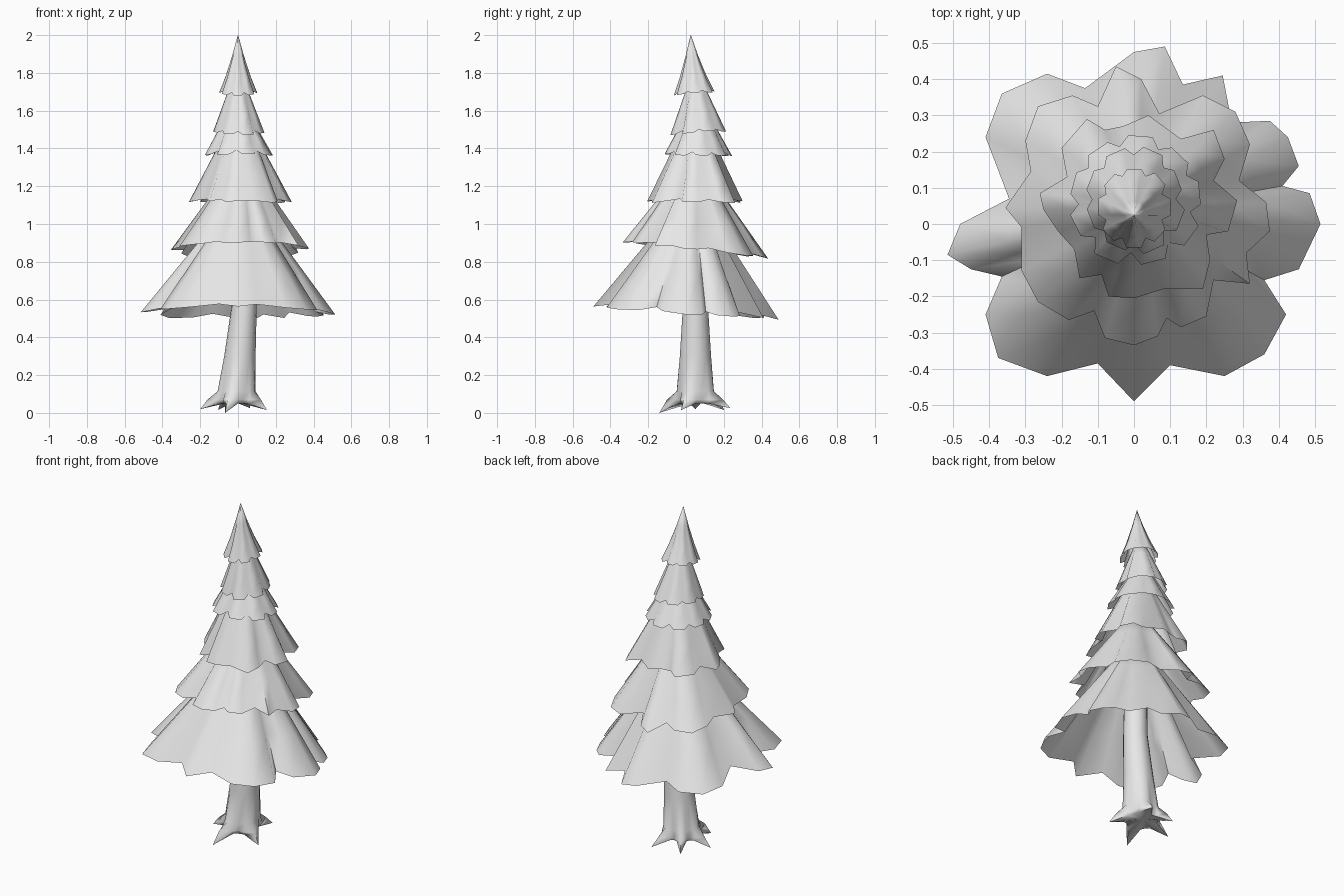
import bpy
import bmesh
import random
from math import sin, cos, pi, radians
from mathutils import Vector

random.seed(4)

cube = bpy.data.objects.get("Cube")
if cube:
    bpy.data.objects.remove(cube, do_unlink=True)

# Single plain grey for the whole tree
grey = bpy.data.materials.new("plain_grey")
grey.use_nodes = True
grey.diffuse_color = (0.8, 0.8, 0.8, 1)
grey.node_tree.nodes["Principled BSDF"].inputs["Base Color"].default_value = grey.diffuse_color


def loft(name, rings, bottom_cap=False):
    """Join equal-length rings of points, bottom to top, and close the top."""
    bm = bmesh.new()
    loops = [[bm.verts.new(point) for point in ring] for ring in rings]
    count = len(loops[0])
    for low, high in zip(loops, loops[1:]):
        for i in range(count):
            j = (i + 1) % count
            bm.faces.new((low[i], low[j], high[j], high[i]))
    bm.faces.new(loops[-1])
    if bottom_cap:
        middle = sum((v.co for v in loops[0]), Vector()) / count
        hub = bm.verts.new(middle + Vector((0, 0, 0.02)))
        for i in range(count):
            bm.faces.new((loops[0][(i + 1) % count], loops[0][i], hub))
    mesh = bpy.data.meshes.new(name)
    bm.to_mesh(mesh)
    bm.free()
    obj = bpy.data.objects.new(name, mesh)
    bpy.context.collection.objects.link(obj)
    mesh.materials.append(grey)
    bpy.ops.object.select_all(action="DESELECT")
    obj.select_set(True)
    bpy.context.view_layer.objects.active = obj
    bpy.ops.object.shade_smooth_by_angle(angle=radians(80))


def skirt(name, outline, rim_z, tilt, lift, top, top_radius, sag=0):
    """Open cone of foliage; notches in its ragged rim sit higher than the teeth."""
    rim = [Vector((x, y, 0)) for x, y in outline]
    centre = sum(rim, Vector()) / len(rim)
    widest = max((p - centre).length for p in rim)
    top = Vector(top)
    columns = []
    for point in rim:
        out = point - centre
        point.z = (rim_z + tilt[0] * point.x + tilt[1] * point.y
                   + lift * (widest - out.length))
        goal = top + out.normalized() * top_radius
        column = []
        for t in (0, 0.35, 0.7, 1):
            spot = point.lerp(goal, t)
            spot.z -= sag * 4 * t * (1 - t)
            column.append(spot)
        columns.append(column)
    loft(name, list(zip(*columns)))


def hundredths(points):
    return [(x / 100, y / 100) for x, y in points]


def ragged(centre, size, lobes, phase):
    """Rim of blunt lobes with a notch between neighbours."""
    points = []
    for i in range(lobes):
        reach = random.uniform(0.95, 1.05)
        for offset, scale in ((-0.27, reach), (0.25, reach), (0.5, 0.84)):
            a = phase + (i + offset) * 2 * pi / lobes
            points.append((centre[0] + size[0] * scale * cos(a),
                           centre[1] + size[1] * scale * sin(a)))
    return points


# Ragged rims of the three widest tiers
lowest_rim = hundredths([
    (-24, -42), (-10, -38.5), (0, -49), (10, -39), (25, -42), (36, -36),
    (42, -25), (36, -15.5), (45.5, -12.5), (51.5, 0), (48.5, 8.5), (41, 10.5),
    (45.5, 16), (42.5, 24), (37.5, 28.5), (27, 28), (24.5, 41), (13.5, 38.5),
    (8.5, 49), (0, 47.5), (-13.5, 37.5), (-24, 41.5), (-36.5, 36), (-41, 24),
    (-34.5, 7), (-48, 0), (-51.5, -8.5), (-45, -12.5), (-36.5, -14.5),
    (-41, -25), (-37.5, -37)])
second_rim = hundredths([
    (-10, 32.5), (-17, 35.5), (-26.5, 32.5), (-30, 23), (-28.5, 14.5),
    (-35.5, 4.5), (-31, -1), (-31, -13), (-26.5, -21.5), (-18, -26.5),
    (-11, -24), (-8, -31.5), (0, -33.5), (6.5, -31), (9, -26), (13, -28.5),
    (20, -25.5), (22, -15.5), (32, -16.5), (31, -8), (37.5, -2), (36.5, 6),
    (29, 12), (32, 22), (28, 31), (19, 35.5), (7, 30.5), (2, 40), (-5, 43.5)])
third_rim = hundredths([
    (-8, 26), (-13, 29), (-20, 21), (-18.5, 13), (-26, 8.5), (-25, 4),
    (-21, -2), (-16.5, -7), (-15, -15), (-9, -14), (-7, -20), (0, -20.5),
    (8, -18), (19, -18), (21, -10), (20, -3), (26, -2), (28.5, 6.5), (22, 12),
    (25, 18), (22, 26), (13, 23.5), (4, 30), (-3, 27)])

# Foliage tiers, lowest to tip
skirt("lowest_skirt", lowest_rim, 0.515, (-0.02, -0.075), 0.22, (0.02, 0.03, 1.1), 0.07)
skirt("second_skirt", second_rim, 0.858, (0, -0.095), 0.2, (0.02, 0.04, 1.28), 0.07)
skirt("third_skirt", third_rim, 1.11, (0, 0), 0.25, (0.01, 0.05, 1.5), 0.07)
skirt("fourth_skirt", ragged((0.003, 0.07), (0.187, 0.178), 9, 0.1),
      1.362, (0, -0.04), 0.6, (0, 0.06, 1.6), 0.05)
skirt("fifth_skirt", ragged((0, 0.068), (0.138, 0.147), 8, 0.4),
      1.475, (0, 0.05), 0.6, (0, 0.05, 1.77), 0.03)
skirt("tip_skirt", ragged((0, 0.047), (0.1, 0.11), 8, 0),
      1.685, (0, 0.08), 0.6, (0, 0.025, 2), 0.001, 0.02)

# Trunk flaring into uneven roots: (angle, reach, tip height)
roots = [(-25, 0.18, 0.015), (68, 0.2, 0.025), (122, 0.18, 0.015),
         (180, 0.19, 0.02), (253, 0.2, 0)]
# Each level: centre x, z, share of root reach, hollow radius, ridge thickness
levels = [(-0.01, 0.05, 1, 0.085, 0.1), (-0.01, 0.07, 0.62, 0.088, 0.35),
          (-0.005, 0.115, 0.1, 0.093, 0.5), (0.01, 0.3, 0, 0.083, 0),
          (0.032, 0.56, 0, 0.067, 0), (0.03, 0.95, 0, 0.06, 0)]
trunk_rings = []
for level, (cx, z, share, hollow, thickness) in enumerate(levels):
    ring = []
    for k, (angle, reach, tip) in enumerate(roots):
        following = roots[(k + 1) % len(roots)]
        gap = (following[0] - angle) % 360
        for step, mix in enumerate((1, thickness, 0, thickness)):
            owner = following[1] if step == 3 else reach
            a = radians(angle + gap * (0, 0.28, 0.5, 0.72)[step])
            radius = hollow + (owner - hollow) * share * mix
            height = tip if level == 0 and step == 0 else z
            ring.append((cx + radius * cos(a), 0.05 + radius * sin(a), height))
    trunk_rings.append(ring)
loft("trunk_with_roots", trunk_rings, bottom_cap=True)
